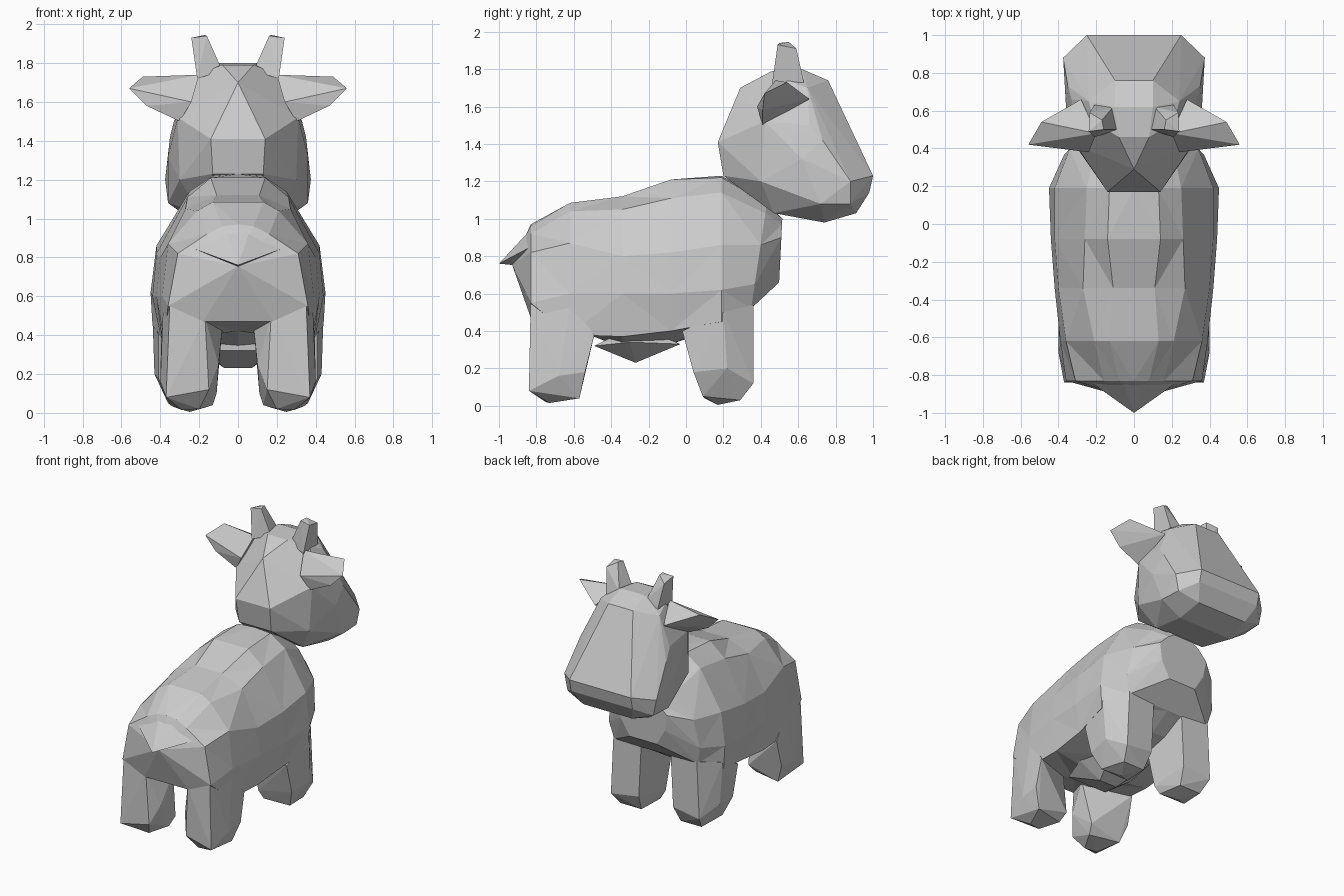
import bpy, bmesh

grey = bpy.data.materials.new("plain grey")
grey.diffuse_color = (0.6, 0.6, 0.6, 1)


def finish(name, bm):
    bmesh.ops.recalc_face_normals(bm, faces=bm.faces)
    mesh = bpy.data.meshes.new(name)
    bm.to_mesh(mesh)
    bm.free()
    mesh.materials.append(grey)
    bpy.context.collection.objects.link(bpy.data.objects.new(name, mesh))


def hull(name, pts, side=0):
    """Faceted solid around the points; side 0 uses both mirrored halves."""
    bm = bmesh.new()
    for s in ((1, -1) if side == 0 else (side,)):
        for x, y, z in pts:
            if not (s == -1 and side == 0 and x == 0):
                bm.verts.new((x * s, y, z))
    bmesh.ops.convex_hull(bm, input=bm.verts)
    loose = [v for v in bm.verts if not v.link_faces]
    bmesh.ops.delete(bm, geom=loose, context='VERTS')
    finish(name, bm)


# Body: y, slant and half cross-section from spine to belly, mirrored and lofted
sections = [
    (-.83, 0, [(0, .97), (.08, .96), (.16, .92), (.31, .82), (.36, .55), (.18, .47), (0, .47)]),
    (-.62, 0, [(0, 1.085), (.13, 1.085), (.21, 1.04), (.36, .87), (.39, .6), (.38, .38), (0, .42)]),
    (-.34, 0, [(0, 1.12), (.11, 1.12), (.27, 1.05), (.40, .80), (.42, .6), (.39, .37), (0, .31)]),
    (-.08, 0, [(0, 1.21), (.14, 1.21), (.26, 1.11), (.42, .82), (.44, .6), (.40, .40), (0, .33)]),
    (.19, 0, [(0, 1.23), (.13, 1.22), (.25, 1.14), (.42, .86), (.45, .62), (.44, .45), (0, .42)]),
    (.375, .15, [(0, 1.09), (.12, 1.08), (.20, 1.03), (.34, .86), (.37, .65), (.34, .52), (0, .52)]),
    (.50, .05, [(0, 1.0), (.08, 1.0), (.13, .97), (.20, .90), (.18, .78), (.11, .66), (0, .66)]),
]
bm = bmesh.new()
rings = []
for y, slant, half in sections:
    ring = half + [(-x, z) for x, z in half[-2:0:-1]]
    rings.append([bm.verts.new((x, y + slant * (z - .7), z)) for x, z in ring])
n = len(rings[0])
for k, (a, b) in enumerate(zip(rings, rings[1:])):
    for i in range(n):
        j = (i + 1) % n
        if (i < n // 2) == (k % 2 == 0):
            bm.faces.new((a[i], a[j], b[j]))
            bm.faces.new((a[i], b[j], b[i]))
        else:
            bm.faces.new((a[i], a[j], b[i]))
            bm.faces.new((a[j], b[j], b[i]))
bm.faces.new(rings[-1])
rump = bm.verts.new((0, -.93, .755))
for i in range(n):
    bm.faces.new((rings[0][i], rings[0][(i + 1) % n], rump))
finish("body", bm)

# Tail stub and belly bulge
hull("tail", [(.07, -.81, .965), (.24, -.83, .85), (0, -1, .76), (0, -.9, .75)])
hull("udder", [(.07, -.27, .23), (.16, -.49, .32), (.16, -.03, .33), (.22, -.3, .34), (.1, -.27, .43)])

# Head
hull("head", [
    (.10, .62, 1.80), (.08, .46, 1.79), (.21, .54, 1.74), (0, .29, 1.70),
    (.14, .17, 1.41), (.13, .20, 1.23), (.31, .42, 1.52), (.30, .40, 1.2),
    (.36, .62, 1.32), (.375, .88, 1.2), (.36, .72, 1.08), (.10, .76, 1.74),
    (.24, .65, 1.70), (.33, .66, 1.50), (.35, .73, 1.42), (.12, .87, 1.47),
    (.25, 1.0, 1.23), (.25, .98, 1.14), (.2, .91, 1.03),
    (.22, .74, .98), (.2, .47, 1.03), (.35, .88, 1.08)])

for s, tag in ((1, "right"), (-1, "left")):
    # Legs
    hull("rear_leg_" + tag, [
        (.17, -.83, .49), (.35, -.83, .58), (.385, -.62, .55), (.08, -.64, .45), (.395, -.49, .38),
        (.10, -.76, .25), (.37, -.84, .08), (.40, -.68, .16), (.40, -.54, .18), (.11, -.57, .1),
        (.2, -.75, .02), (.29, -.73, .015), (.35, -.57, .04), (.13, -.62, .04), (.15, -.82, .12)], s)
    hull("front_leg_" + tag, [
        (.12, .35, .54), (.34, .36, .54), (.44, .2, .5), (.09, .02, .42), (.41, -.02, .4),
        (.41, .04, .18), (.43, .22, .2), (.36, .36, .12), (.14, .35, .15), (.11, .08, .1),
        (.36, .09, .05), (.14, .1, .04), (.25, .17, .005), (.33, .29, .03), (.16, .29, .03)], s)
    # Horns and ears
    hull("horn_" + tag, [
        (.08, .50, 1.76), (.21, .46, 1.72), (.21, .63, 1.73), (.11, .62, 1.77),
        (.16, .50, 1.94), (.24, .49, 1.93), (.235, .59, 1.91), (.17, .55, 1.945)], s)
    hull("ear_" + tag, [
        (.20, .48, 1.74), (.28, .66, 1.64), (.30, .41, 1.50), (.24, .38, 1.60),
        (.49, .54, 1.73), (.56, .42, 1.67), (.47, .41, 1.58)], s)
